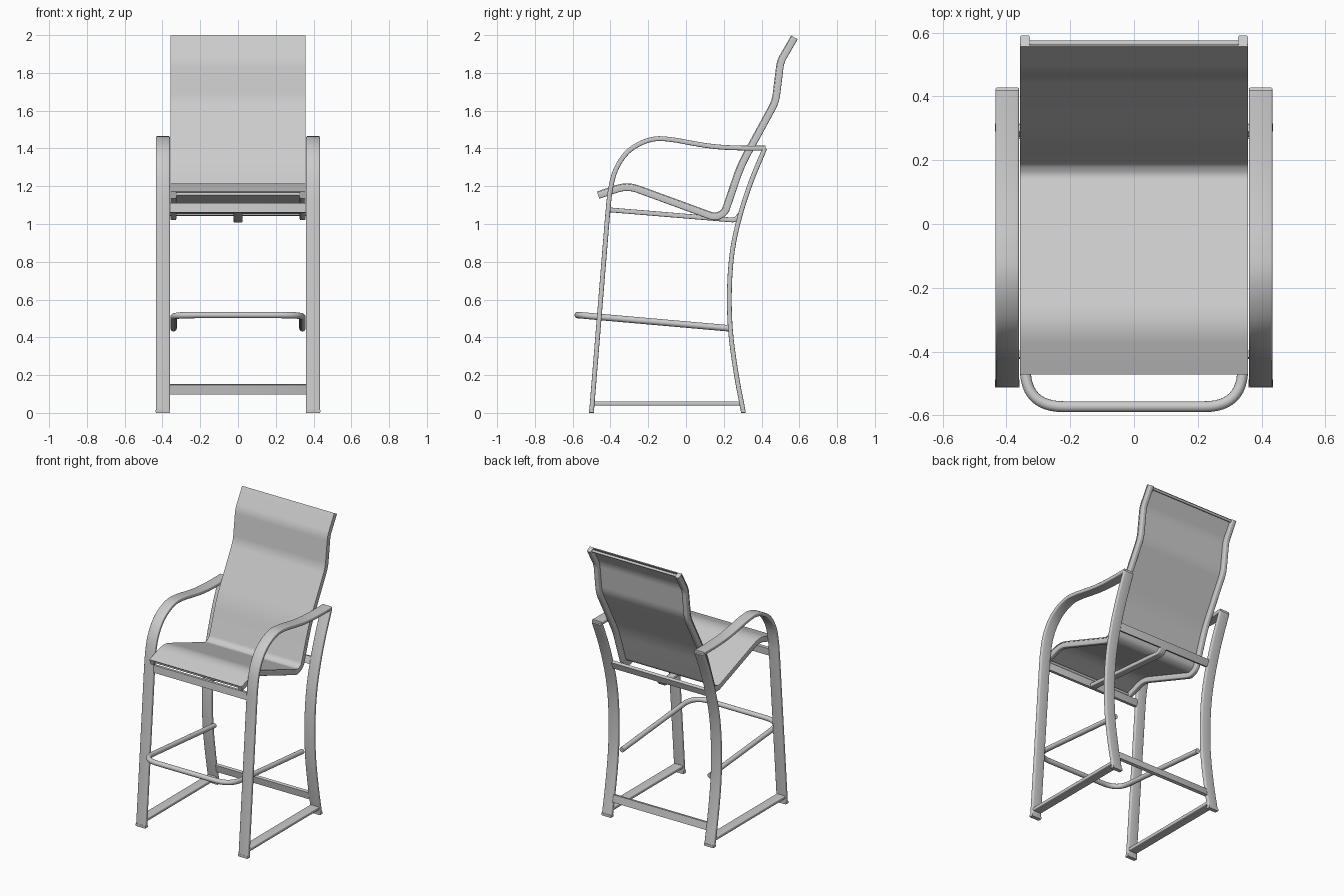
import bpy, bmesh, math
from mathutils import Vector

if "Cube" in bpy.data.objects:
    bpy.data.objects.remove(bpy.data.objects["Cube"])

grey = bpy.data.materials.new("light_grey")
grey.use_nodes = True
GREY = (0.6, 0.6, 0.6, 1)
grey.diffuse_color = GREY
grey.node_tree.nodes["Principled BSDF"].inputs["Base Color"].default_value = GREY
X = Vector((1, 0, 0))


def rounded_box(hu, hv, r, steps=3):
    """Cross-section: rectangle with rounded corners."""
    pts = []
    for k, (su, sv) in enumerate([(1, 1), (-1, 1), (-1, -1), (1, -1)]):
        for i in range(steps + 1):
            a = math.pi / 2 * (k + i / steps)
            pts.append((su * (hu - r) + r * math.cos(a), sv * (hv - r) + r * math.sin(a)))
    return pts


def circle(r, n=16):
    return [(r * math.cos(math.tau * i / n), r * math.sin(math.tau * i / n)) for i in range(n)]


def side(x, yz):
    return [Vector((x, y, z)) for y, z in yz]


def spline(pts, steps=5):
    """Smooth path through evenly spaced points."""
    p = [2 * pts[0] - pts[1]] + pts + [2 * pts[-1] - pts[-2]]
    out = []
    for a, b, c, d in zip(p, p[1:], p[2:], p[3:]):
        for i in range(steps):
            t = i / steps
            out.append(0.5 * (2 * b + (c - a) * t + (2 * a - 5 * b + 4 * c - d) * t ** 2
                              + (3 * b - a - 3 * c + d) * t ** 3))
    return out + [pts[-1]]


def fillet(pts, cuts, steps=8):
    """Polyline whose corners are rounded, starting the given distance away."""
    out = [pts[0]]
    for a, b, c, d in zip(pts, pts[1:], pts[2:], cuts):
        p, q = b + (a - b).normalized() * d, b + (c - b).normalized() * d
        for i in range(steps + 1):
            t = i / steps
            out.append(p * (1 - t) ** 2 + b * 2 * t * (1 - t) + q * t * t)
    return out + [pts[-1]]


def sweep(name, path, section, n=X):
    """Sweep a cross-section along a path lying in the plane with normal n."""
    bm = bmesh.new()
    dirs = [(b - a).normalized() for a, b in zip(path, path[1:])]
    rings = []
    for i, p in enumerate(path):
        d0, d1 = dirs[max(i - 1, 0)], dirs[min(i, len(dirs) - 1)]
        t = (d0 + d1).normalized()
        o = n.cross(t) / max(t.dot(d1), 0.3)
        rings.append([bm.verts.new(p + n * u + o * v) for u, v in section])
    m = len(section)
    for a, b in zip(rings, rings[1:]):
        for j in range(m):
            k = (j + 1) % m
            bm.faces.new((a[j], a[k], b[k], b[j]))
    bm.faces.new(rings[0])
    bm.faces.new(rings[-1])
    bmesh.ops.recalc_face_normals(bm, faces=bm.faces)
    me = bpy.data.meshes.new(name)
    bm.to_mesh(me)
    bm.free()
    me.materials.append(grey)
    ob = bpy.data.objects.new(name, me)
    bpy.context.collection.objects.link(ob)
    bpy.context.view_layer.objects.active = ob
    ob.select_set(True)
    bpy.ops.object.shade_smooth_by_angle(angle=math.radians(35))
    ob.select_set(False)
    return ob


# Shared side profiles
arm_yz = [(-.415, 1.05), (-.402, 1.17), (-.375, 1.28), (-.32, 1.37), (-.245, 1.425), (-.16, 1.451),
          (-.07, 1.446), (.02, 1.43), (.11, 1.415), (.2, 1.406), (.31, 1.402), (.42, 1.402)]
rear_yz = [(.303, .008), (.267, .2), (.236, .43), (.23, .655), (.246, .86), (.285, 1.04),
           (.343, 1.22), (.417, 1.40)]
rail_yz = [(-.465, 1.153), (-.31, 1.205), (.155, 1.035), (.205, 1.06), (.29, 1.31),
           (.474, 1.648), (.50, 1.86), (.574, 1.988)]
rail_cuts = [.06, .025, .025, .07, .04, .03]
bar = rounded_box(.0375, .0125, .007)

# Side frames: front leg with arm, rear leg, floor bar, feet, sling rail
for label, s in (("left", 1), ("right", -1)):
    x = s * .3975
    sweep(label + "_front_leg_and_arm", side(x, [(-.5, .008)]) + spline(side(x, arm_yz)), bar)
    sweep(label + "_rear_leg", spline(side(x, rear_yz)), bar)
    sweep(label + "_floor_bar", side(x, [(-.495, .05), (.293, .05)]), rounded_box(.033, .011, .005))
    for part, y in (("front", -.5), ("rear", .303)):
        sweep(f"{label}_{part}_foot", side(x, [(y - .013, .009), (y + .013, .009)]),
              rounded_box(.038, .009, .004))
    sweep(label + "_sling_rail", fillet(side(s * .342, rail_yz), rail_cuts),
          [(u, v - .002) for u, v in rounded_box(.0155, .018, .007)])

# Fabric sling stretched over the rails
sweep("sling", fillet(side(0, rail_yz), rail_cuts),
      [(-.358, .014), (.358, .014), (.358, .02), (-.358, .02)])

# Spreader rods between the rail ends
for part, y, z in (("top", .566, 1.978), ("front", -.452, 1.158)):
    sweep(part + "_spreader", [Vector((-.34, y, z)), Vector((.34, y, z))], circle(.009, 12),
          Vector((0, 0, 1)))

# Flat crossbars between the legs, tilted along them
for name, y0, z0, y1, z1 in (("front_seat_crossbar", -.412, 1.06, -.408, 1.11),
                             ("rear_seat_crossbar", .284, 1.045, .301, 1.092),
                             ("rear_floor_crossbar", .286, .1, .277, .15)):
    sweep(name, side(0, [(y0, z0), (y1, z1)]), rounded_box(.365, .011, .005))

# Centre support under the seat
sweep("seat_centre_bar", fillet(side(0, [(-.405, 1.075), (.262, 1.02), (.285, 1.05)]), [.02]),
      rounded_box(.025, .0125, .006))

# U-shaped footrest tube
foot = [Vector(p) for p in ((.341, .225, .448), (.341, -.573, .518),
                            (-.341, -.573, .518), (-.341, .225, .448))]
plane = (foot[1] - foot[0]).cross(foot[2] - foot[1]).normalized()
sweep("footrest", fillet(foot, [.12, .12], 12), circle(.017), plane)
